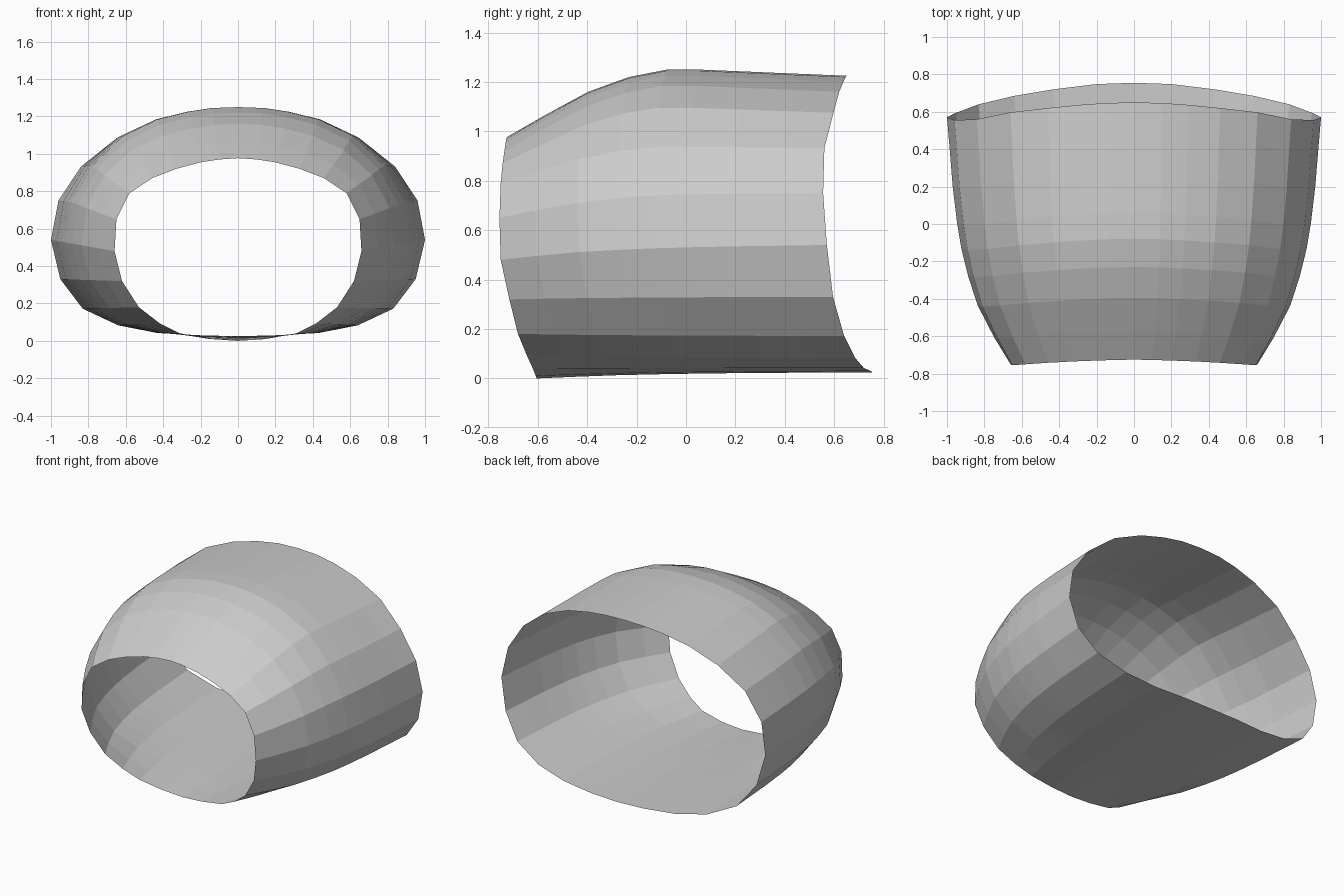
import bpy, bmesh

if "Cube" in bpy.data.objects:
    bpy.data.objects.remove(bpy.data.objects["Cube"])

# Half outlines of the two openings, top centre to bottom centre (x, y, z)
FRONT = [(0, -.725, .977), (.1, -.727, .97), (.2, -.73, .955), (.33, -.735, .92),
         (.46, -.742, .87), (.58, -.75, .79), (.65, -.755, .65), (.66, -.75, .48),
         (.62, -.715, .32), (.53, -.68, .18), (.42, -.645, .095), (.31, -.62, .04),
         (.15, -.608, .01), (0, -.605, 0)]
BACK = [(0, .65, 1.225), (.15, .647, 1.22), (.29, .637, 1.2), (.46, .62, 1.16),
        (.66, .597, 1.075), (.84, .56, .932), (.96, .555, .75), (1, .57, .54),
        (.95, .595, .33), (.83, .64, .172), (.64, .685, .083), (.43, .72, .042),
        (.2, .748, .03), (0, .755, .025)]
# Position along the shell, sideways bulge, crown rise
STEPS = [(0, 0, 0), (.11, .26, .35), (.24, .52, .74), (.36, .67, .98), (.47, .775, 1.1),
         (.57, .84, 1.1), (.72, .91, 1.065), (.87, .957, 1.03), (1, 1, 1)]


def ring(t, bulge, rise):
    half = []
    for f, b in zip(FRONT, BACK):
        up = min(1, max(0, (b[2] - .55) / .5))
        k = bulge + (rise - bulge) * up
        half.append((f[0] + (b[0] - f[0]) * bulge,
                     f[1] + (b[1] - f[1]) * t,
                     f[2] + (b[2] - f[2]) * k))
    return half + [(-x, y, z) for x, y, z in half[-2:0:-1]]


# Open tapered shell, lofted through the rings
bm = bmesh.new()
rings = [[bm.verts.new(p) for p in ring(*s)] for s in STEPS]
for a, b in zip(rings, rings[1:]):
    n = len(a)
    for i in range(n):
        j = (i + 1) % n
        bm.faces.new((a[i], b[i], b[j], a[j]))
bm.normal_update()
crown = max(bm.faces, key=lambda f: f.calc_center_median().z)
if crown.normal.z < 0:
    bmesh.ops.reverse_faces(bm, faces=bm.faces[:])
mesh = bpy.data.meshes.new("open_shell")
bm.to_mesh(mesh)
bm.free()
shell = bpy.data.objects.new("open_shell", mesh)
bpy.context.collection.objects.link(shell)
